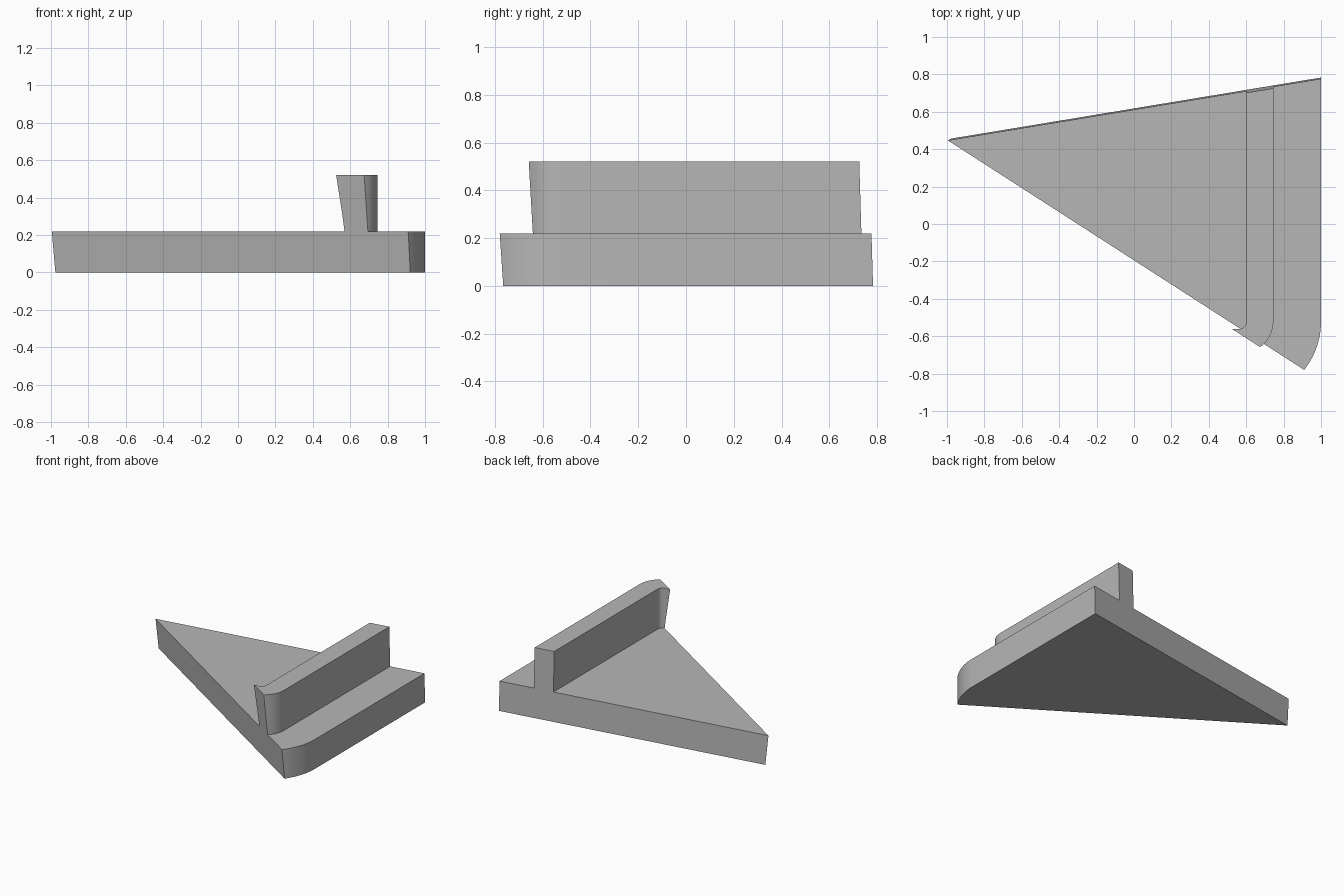
import bpy, bmesh, math
from mathutils import Vector

if "Cube" in bpy.data.objects:
    bpy.data.objects.remove(bpy.data.objects["Cube"])


def arc(cx, cy, r, a0, a1, n):
    """Points along an arc, angles in degrees."""
    return [(cx + r * math.cos(math.radians(a0 + (a1 - a0) * i / n)),
             cy + r * math.sin(math.radians(a0 + (a1 - a0) * i / n)))
            for i in range(n + 1)]


def prism(name, outline, z0, z1):
    """Straight vertical extrusion of a closed outline."""
    bm = bmesh.new()
    face = bm.faces.new([bm.verts.new((x, y, z0)) for x, y in outline])
    out = bmesh.ops.extrude_face_region(bm, geom=[face])
    top = [v for v in out["geom"] if isinstance(v, bmesh.types.BMVert)]
    bmesh.ops.translate(bm, verts=top, vec=(0, 0, z1 - z0))
    bmesh.ops.recalc_face_normals(bm, faces=bm.faces)
    mesh = bpy.data.meshes.new(name)
    bm.to_mesh(mesh)
    bm.free()
    obj = bpy.data.objects.new(name, mesh)
    bpy.context.collection.objects.link(obj)
    return obj


def slice_off(bm, point, normal):
    """Cut away everything on the normal side and cap the cut."""
    geom = bm.verts[:] + bm.edges[:] + bm.faces[:]
    cut = bmesh.ops.bisect_plane(bm, geom=geom, plane_co=point, plane_no=normal,
                                 clear_outer=True, dist=1e-5)["geom_cut"]
    edges = [e for e in cut if isinstance(e, bmesh.types.BMEdge)]
    bmesh.ops.edgeloop_fill(bm, edges=edges)


# Base slab with a large rounded corner, oversized before slicing
base = prism("flanged_wedge", [(1, 1.2)] + arc(0.58, -0.52, 0.42, 0, -90, 32)
             + [(-1.6, -0.94), (-1.6, 1.2)], 0, 0.22)

# Upright rib that follows the corner, sunk into the slab
rib = prism("rib", [(0.60, 1.0)] + [(0.745, 1.0)]
            + arc(0.575, -0.52, 0.17, 0, -90, 24)
            + [(0.40, -0.69), (0.40, -0.562)]
            + arc(0.558, -0.52, 0.042, -90, 0, 16), 0.1, 0.52)

# Join slab and rib into one solid
union = base.modifiers.new("join", 'BOOLEAN')
union.operation = 'UNION'
union.solver = 'EXACT'
union.object = rib
bpy.context.view_layer.objects.active = base
base.select_set(True)
bpy.ops.object.modifier_apply(modifier="join")
bpy.data.objects.remove(rib)

# Slanted front and back cuts
bm = bmesh.new()
bm.from_mesh(base.data)
slice_off(bm, Vector((-1, 0.45, 0.22)), Vector((-0.644, -1, -0.1)).normalized())
slice_off(bm, Vector((1, 0.783, 0)), Vector((-0.165, 1, 0.03)).normalized())
bmesh.ops.recalc_face_normals(bm, faces=bm.faces)
bm.to_mesh(base.data)
bm.free()

# Plain grey finish
grey = bpy.data.materials.new("grey")
grey.diffuse_color = (0.47, 0.47, 0.47, 1)
grey.use_nodes = True
grey.node_tree.nodes["Principled BSDF"].inputs["Base Color"].default_value = grey.diffuse_color
base.data.materials.clear()
base.data.materials.append(grey)
bpy.ops.object.shade_smooth_by_angle(angle=math.radians(30))
